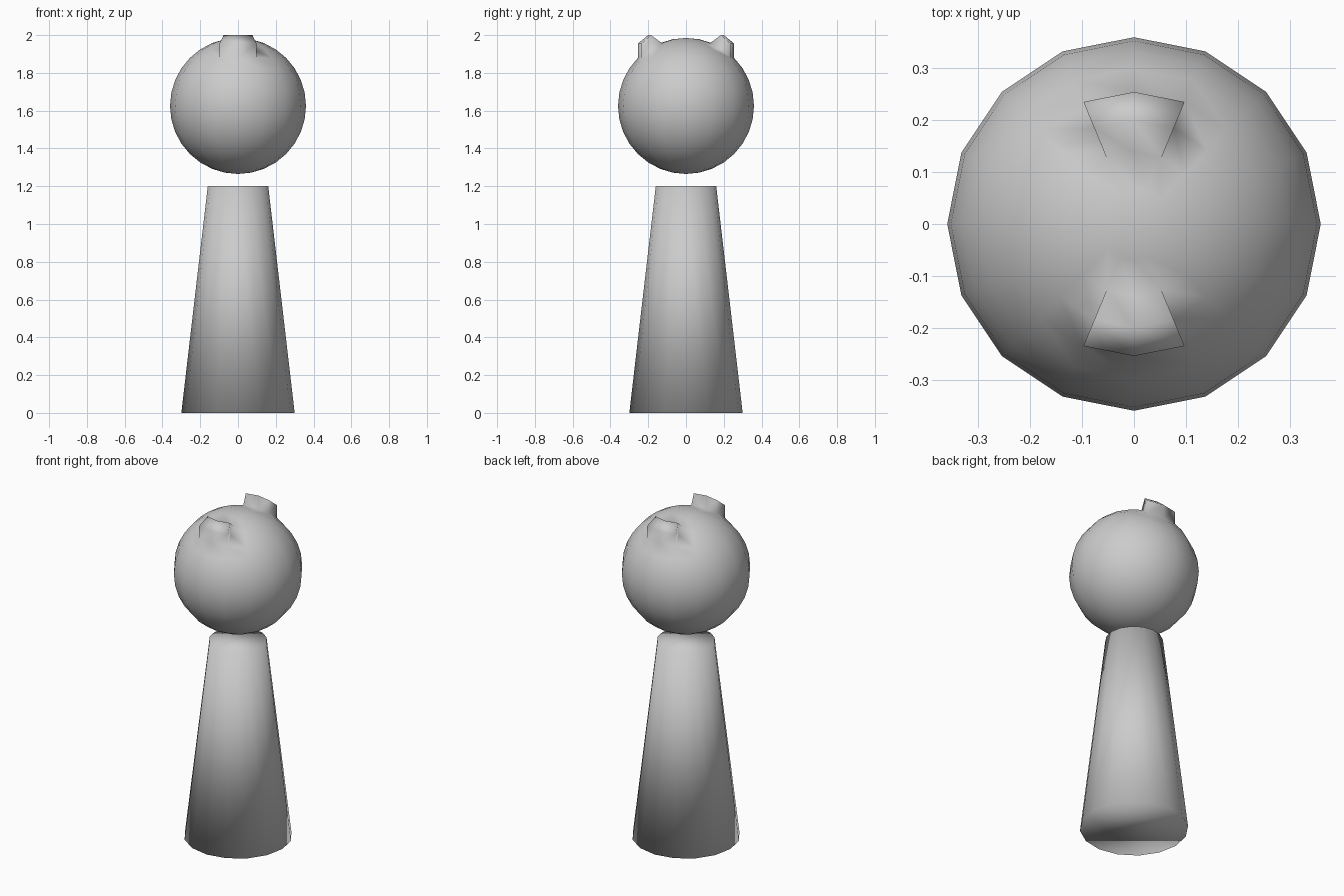
import bpy, bmesh
from math import hypot

if "Cube" in bpy.data.objects:
    bpy.data.objects.remove(bpy.data.objects["Cube"])

SIDES = 16
HEAD_Z, HEAD_R = 1.625, 0.36
EAR_LIFT = 0.0757


def finish(name, bm):
    bmesh.ops.recalc_face_normals(bm, faces=bm.faces[:])
    for f in bm.faces:
        f.smooth = True
    mesh = bpy.data.meshes.new(name)
    bm.to_mesh(mesh)
    bm.free()
    obj = bpy.data.objects.new(name, mesh)
    bpy.context.collection.objects.link(obj)
    return obj


# Tapered body, capped at both ends
bm = bmesh.new()
bmesh.ops.create_cone(bm, cap_ends=True, segments=SIDES,
                      radius1=0.30, radius2=0.16, depth=1.2)
bmesh.ops.translate(bm, verts=bm.verts[:], vec=(0, 0, 0.6))
finish("body", bm)

# Head ball, floating just above the body
bm = bmesh.new()
bmesh.ops.create_uvsphere(bm, u_segments=SIDES, v_segments=SIDES, radius=HEAD_R)


# Ear: four faces extruded straight up, hinged on their inner edge
def in_ear(face, side):
    c = face.calc_center_median()
    r = hypot(c.x, c.y)
    return c.z > 0 and 0.14 < r < 0.25 and abs(c.x) < 0.06 and c.y * side > 0


for side in (-1, 1):
    faces = [f for f in bm.faces if in_ear(f, side)]
    new = bmesh.ops.extrude_face_region(bm, geom=faces)["geom"]
    bmesh.ops.delete(bm, geom=[f for f in faces if f.is_valid], context='FACES')
    for v in new:
        if isinstance(v, bmesh.types.BMVert) and hypot(v.co.x, v.co.y) > 0.17:
            v.co.z += EAR_LIFT
bmesh.ops.remove_doubles(bm, verts=bm.verts[:], dist=0.0005)
bmesh.ops.translate(bm, verts=bm.verts[:], vec=(0, 0, HEAD_Z))
finish("head_with_ears", bm)
